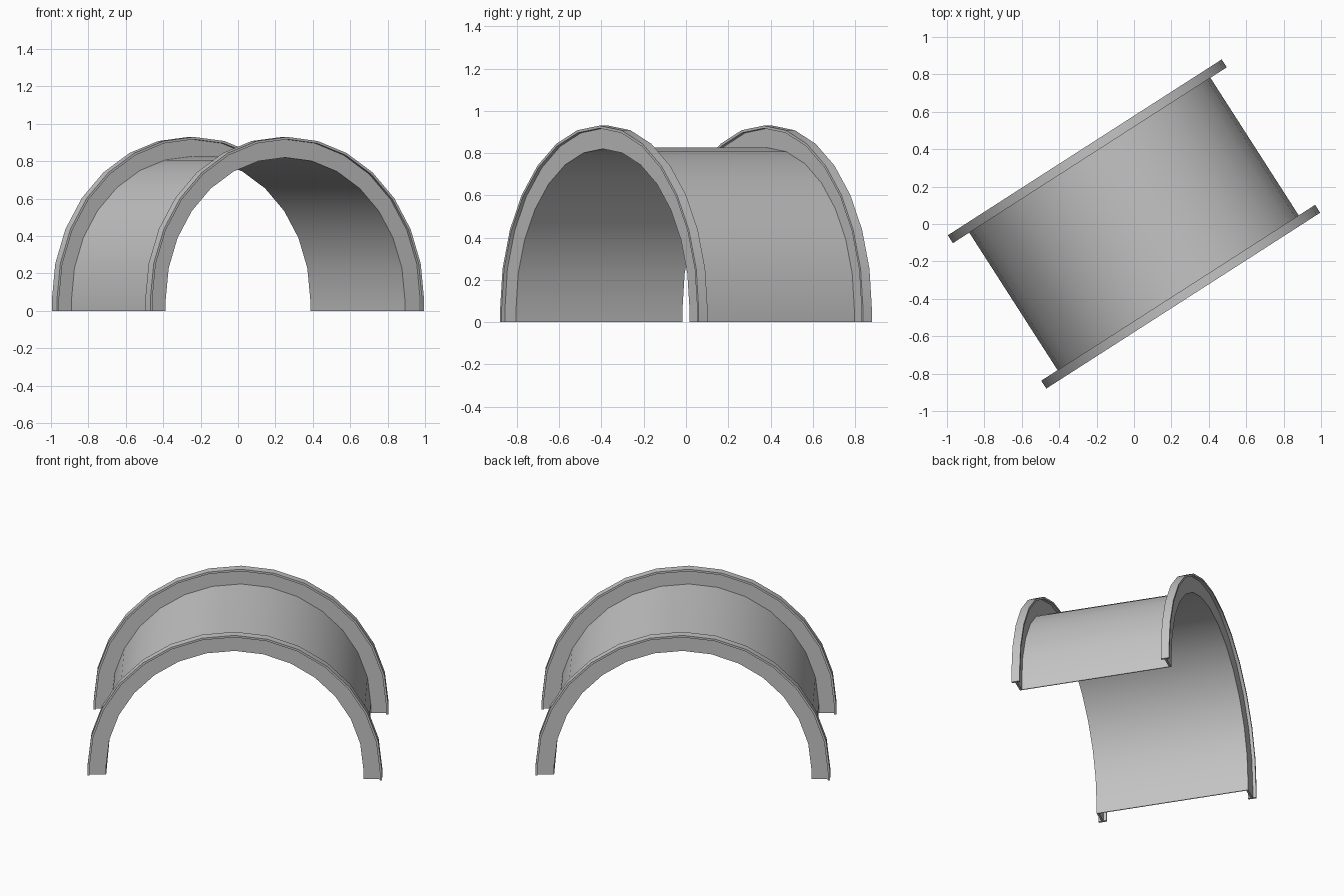
import bpy, bmesh, math
from mathutils import Matrix

cube = bpy.data.objects.get("Cube")
if cube:
    bpy.data.objects.remove(cube, do_unlink=True)

TURN = math.radians(32.7)   # yaw of the whole vault
LEG = 0.06                  # short straight foot below the half circle
SEGMENTS = 14

grey = bpy.data.materials.new("plain grey")
grey.use_nodes = True
grey.diffuse_color = (0.55, 0.55, 0.55, 1)
bsdf = next(n for n in grey.node_tree.nodes if n.type == 'BSDF_PRINCIPLED')
bsdf.inputs["Base Color"].default_value = grey.diffuse_color


def arch_sweep(name, profile):
    """Sweep a closed (radius, depth) profile along a half circle with straight feet."""
    bm = bmesh.new()
    stations = [(1, 0, 0)]
    for i in range(SEGMENTS + 1):
        a = math.pi * i / SEGMENTS
        stations.append((math.cos(a), math.sin(a), LEG))
    stations.append((-1, 0, 0))
    rings = [[bm.verts.new((c * r, d, s * r + h)) for r, d in profile]
             for c, s, h in stations]
    count = len(profile)
    for a, b in zip(rings, rings[1:]):
        for k in range(count):
            m = (k + 1) % count
            bm.faces.new((a[k], a[m], b[m], b[k]))
    bm.faces.new(rings[0])
    bm.faces.new(rings[-1][::-1])
    bmesh.ops.recalc_face_normals(bm, faces=bm.faces)
    bm.transform(Matrix.Rotation(TURN, 4, 'Z'))
    mesh = bpy.data.meshes.new(name)
    bm.to_mesh(mesh)
    bm.free()
    mesh.materials.append(grey)
    obj = bpy.data.objects.new(name, mesh)
    bpy.context.collection.objects.link(obj)
    bpy.ops.object.select_all(action='DESELECT')
    obj.select_set(True)
    bpy.context.view_layer.objects.active = obj
    bpy.ops.object.shade_smooth_by_angle(angle=math.radians(30))
    return obj


# Thin vault sheet
INNER, SHEET, LIP, OUTER = 0.76, 0.766, 0.857, 0.87
WEB_IN, WEB_OUT = 0.455, 0.468
arch_sweep("vault_shell", [(INNER, -WEB_IN), (SHEET, -WEB_IN),
                           (SHEET, WEB_IN), (INNER, WEB_IN)])

# End flanges: thin upright web with a wider rim around it
RIM_IN, RIM_OUT = 0.437, 0.487
flange = [(INNER, WEB_IN), (LIP, WEB_IN), (LIP, RIM_IN), (OUTER, RIM_IN),
          (OUTER, RIM_OUT), (LIP, RIM_OUT), (LIP, WEB_OUT), (INNER, WEB_OUT)]
for name, side in (("front_flange", -1), ("back_flange", 1)):
    arch_sweep(name, [(r, side * d) for r, d in flange])
